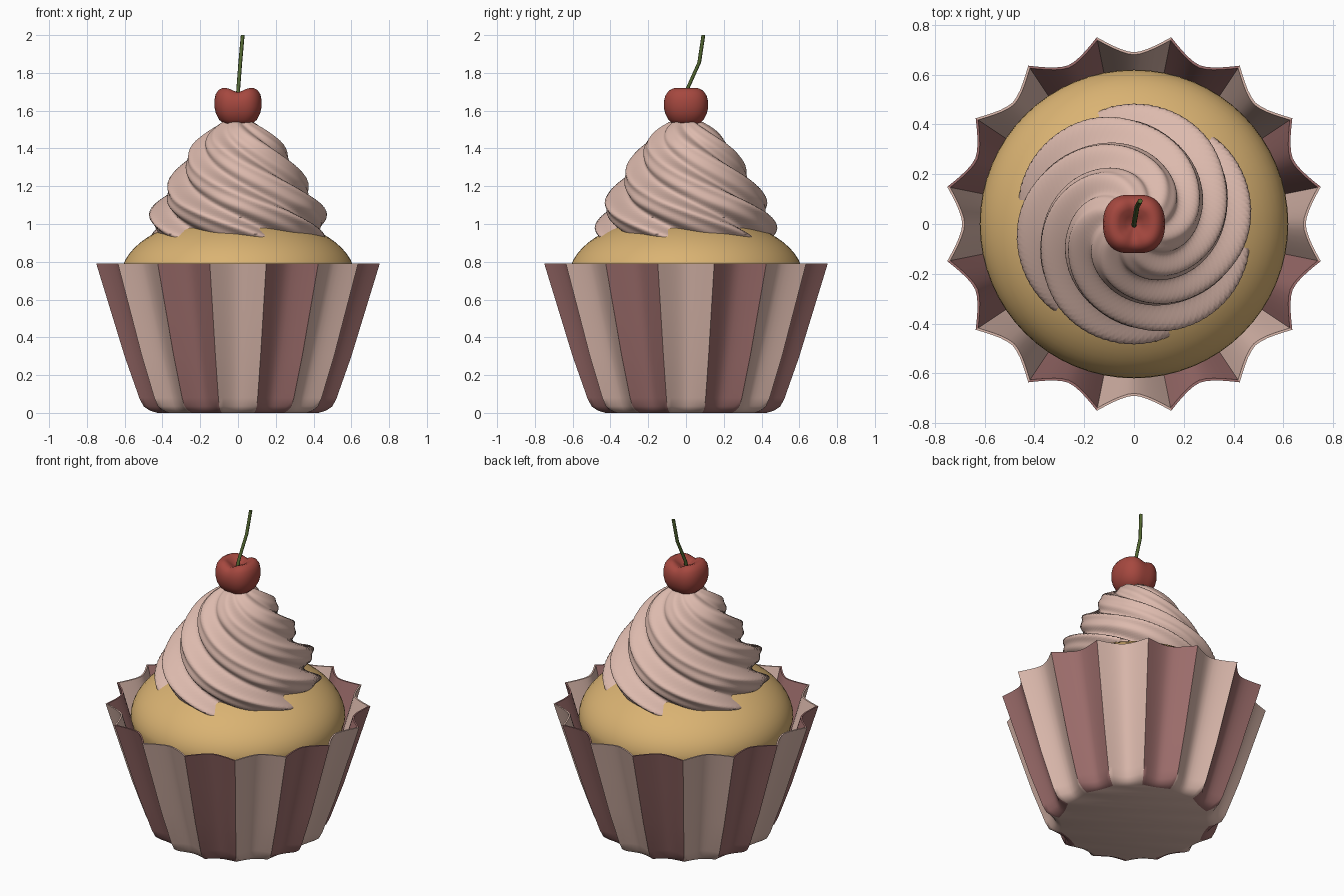
import bpy, bmesh
from math import sin, cos, pi, radians, sqrt
from mathutils import Vector

if "Cube" in bpy.data.objects:
    bpy.data.objects.remove(bpy.data.objects["Cube"])


def material(name, rgb):
    m = bpy.data.materials.new(name)
    m.diffuse_color = (*rgb, 1)
    m.use_nodes = True
    m.node_tree.nodes["Principled BSDF"].inputs["Base Color"].default_value = m.diffuse_color
    return m


LIGHT = material("pale_pink", (0.72, 0.49, 0.42))
DARK = material("dusky_rose", (0.34, 0.155, 0.15))
CAKE = material("golden_sponge", (0.70, 0.45, 0.17))
RED = material("cherry_red", (0.38, 0.065, 0.05))
GREEN = material("stem_green", (0.085, 0.135, 0.03))


def loft(name, rings, mats, angle=40, rule=None):
    """Skin a list of point rings, cap both ends, colour faces by rule(ring, column)."""
    bm = bmesh.new()
    rows = [[bm.verts.new(p) for p in r] for r in rings]
    n = len(rows[0])
    for i in range(len(rows) - 1):
        for j in range(n):
            k = (j + 1) % n
            f = bm.faces.new((rows[i][j], rows[i][k], rows[i + 1][k], rows[i + 1][j]))
            f.material_index = rule(i, j) if rule else 0
    bm.faces.new(rows[0][::-1])
    bm.faces.new(rows[-1])
    bmesh.ops.recalc_face_normals(bm, faces=bm.faces)
    me = bpy.data.meshes.new(name)
    bm.to_mesh(me)
    bm.free()
    for m in mats:
        me.materials.append(m)
    ob = bpy.data.objects.new(name, me)
    bpy.context.collection.objects.link(ob)
    bpy.ops.object.select_all(action='DESELECT')
    ob.select_set(True)
    bpy.context.view_layer.objects.active = ob
    bpy.ops.object.shade_smooth_by_angle(angle=radians(angle))
    return ob


def interp(pts, z):
    """Smooth (Catmull-Rom style) lookup of value over z."""
    for i in range(len(pts) - 1):
        (z0, a), (z1, b) = pts[i], pts[i + 1]
        if z <= z1:
            s = lambda k: ((pts[min(k + 1, len(pts) - 1)][1] - pts[max(k - 1, 0)][1]) /
                           (pts[min(k + 1, len(pts) - 1)][0] - pts[max(k - 1, 0)][0]))
            h, t = z1 - z0, (z - z0) / (z1 - z0)
            return ((2*t**3 - 3*t*t + 1) * a + (t**3 - 2*t*t + t) * h * s(i)
                    + (3*t*t - 2*t**3) * b + (t**3 - t*t) * h * s(i + 1))
    return pts[-1][1]


# Fluted paper cup: 16 scallops, pointed ridges between them, thin double wall
PER = 10


def cup_ring(valley, tip, z):
    ring = []
    for j in range(16 * PER):
        v = 2 * (j % PER) / PER - 1
        r = valley + (tip - valley) * abs(v) ** 1.7
        a = radians(-90 - 11.25) + 2 * pi * j / (16 * PER)
        ring.append((r * cos(a), r * sin(a), z))
    return ring


outer = [(0.42, 0.435, 0.0), (0.445, 0.475, 0.012), (0.46, 0.51, 0.035), (0.475, 0.533, 0.08),
         (0.545, 0.612, 0.30), (0.62, 0.69, 0.55), (0.69, 0.765, 0.79)]
rings = [cup_ring(*p) for p in outer]
rings += [cup_ring(v - 0.01, t - 0.012, max(z, 0.02)) for v, t, z in outer[:2:-1]]
loft("paper_cup", rings, [LIGHT, DARK], 50, lambda i, j: (j // PER) % 2)


# Sponge cake: tapered body with a domed top
def circle(r, z, n=64):
    return [(r * cos(2 * pi * j / n), r * sin(2 * pi * j / n), z) for j in range(n)]


body = [circle(0.43, 0.06), circle(0.605, 0.66)]
dome = [circle(0.62 * cos(a), 0.72 + 0.33 * sin(a)) for a in [radians(5.5 * k) for k in range(17)]]
loft("sponge_cake", body + dome, [CAKE])

# Whipped frosting: six skewed lobes twisting clockwise as they rise
crest = [(0.88, 0.455), (0.95, 0.482), (1.02, 0.482), (1.09, 0.46), (1.16, 0.415), (1.25, 0.36),
         (1.34, 0.30), (1.43, 0.235), (1.50, 0.155), (1.54, 0.09)]
rings = []
for i in range(61):
    z = 0.88 + 0.66 * i / 60
    R = interp(crest, z)
    centre = radians(-80 - 330 * (z - 0.93))
    ring = []
    for j in range(192):
        a = 2 * pi * j / 192
        t = -6 * (a - centre)
        lobe = cos(t + 0.5 * cos(t))
        r = R * (1 - 0.095 * (1 - lobe) + 0.018 * (cos(2 * t + 2.4) - 0.4))
        ring.append((r * cos(a), r * sin(a), z))
    rings.append(ring)
loft("frosting_swirl", rings, [LIGHT], 60)

# Cherry: turned profile with a dimple on top and a cleft along y
profile = [(0.004, 1.52), (0.05, 1.521), (0.075, 1.53), (0.1, 1.552), (0.117, 1.585), (0.125, 1.62),
           (0.125, 1.655), (0.118, 1.688), (0.103, 1.71), (0.083, 1.72), (0.06, 1.712),
           (0.035, 1.69), (0.015, 1.675), (0.003, 1.67)]
rings = []
for r, z in profile:
    ring = []
    for j in range(48):
        a = 2 * pi * j / 48
        cleft = abs(sin(a)) ** 10
        boxy = 1 + 0.05 * sin(2 * a) ** 2
        top = max(0, (z - 1.6) / 0.12) * min(1, r / 0.06)
        k = r * boxy * (1 - 0.06 * cleft)
        ring.append((k * cos(a), k * sin(a), z - 0.022 * cleft * top))
    rings.append(ring)
loft("cherry", rings, [RED], 60)

# Bent stem
rings = []
for x, y, z, r in [(0, -0.005, 1.665, 0.011), (0.001, 0.005, 1.71, 0.01),
                   (0.012, 0.07, 1.855, 0.01), (0.025, 0.092, 2.0, 0.01)]:
    rings.append([(x + r * cos(pi * j / 4), y + r * sin(pi * j / 4), z) for j in range(8)])
loft("cherry_stem", rings, [GREEN], 50)
